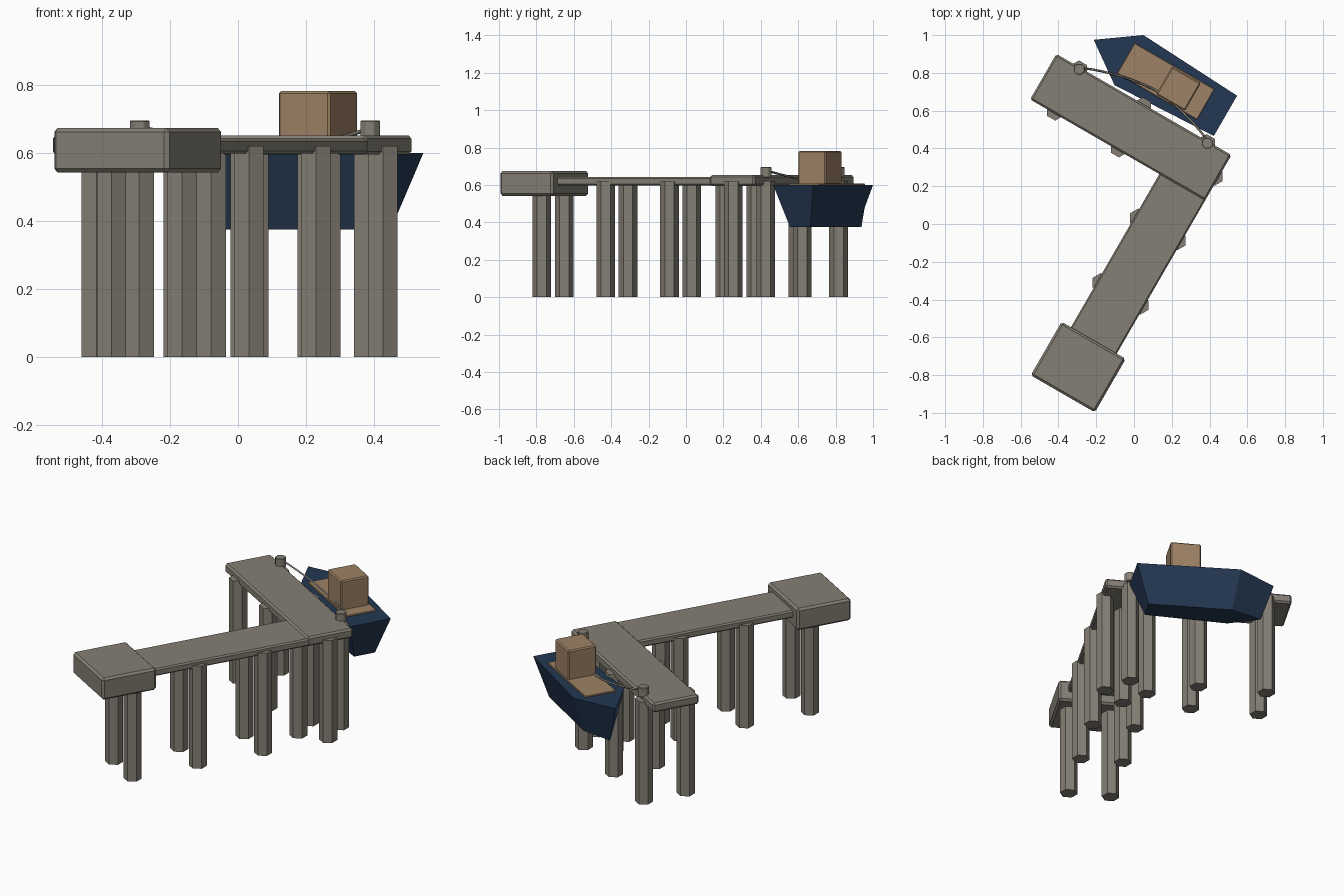
import bpy, bmesh, math
from mathutils import Vector

if "Cube" in bpy.data.objects:
    bpy.data.objects.remove(bpy.data.objects["Cube"])

# The pier is laid out in local (a across, b along the walkway), turned -30 degrees
C, S = math.cos(math.radians(30)), 0.5
def W(a, b, z):
    return Vector((a * C + b * S, -a * S + b * C, z))

def mat(name, col):
    m = bpy.data.materials.new(name)
    m.diffuse_color = (*col, 1)
    m.use_nodes = True
    m.node_tree.nodes["Principled BSDF"].inputs["Base Color"].default_value = m.diffuse_color
    return m
GREY = mat("weathered_grey", (0.235, 0.214, 0.178))
NAVY = mat("navy_hull", (0.017, 0.039, 0.085))
WOOD = mat("tan_wood", (0.34, 0.225, 0.132))

def loft(name, rings, material, bevel=0):
    """Closed solid through rings of equal point count, bottom ring first."""
    bm = bmesh.new()
    vs = [[bm.verts.new(p) for p in r] for r in rings]
    n = len(vs[0])
    bm.faces.new(vs[0][::-1])
    bm.faces.new(vs[-1])
    for lo, hi in zip(vs, vs[1:]):
        for i in range(n):
            j = (i + 1) % n
            bm.faces.new((lo[i], lo[j], hi[j], hi[i]))
    if bevel:
        bmesh.ops.bevel(bm, geom=bm.edges[:], offset=bevel, segments=1,
                        affect='EDGES', profile=0.5)
    bmesh.ops.recalc_face_normals(bm, faces=bm.faces[:])
    me = bpy.data.meshes.new(name)
    bm.to_mesh(me)
    bm.free()
    me.materials.append(material)
    ob = bpy.data.objects.new(name, me)
    bpy.context.collection.objects.link(ob)
    return ob

def box(name, a0, a1, b0, b1, z0, z1, material, bevel):
    pts = [(a0, b0), (a1, b0), (a1, b1), (a0, b1)]
    return loft(name, [[W(a, b, z) for a, b in pts] for z in (z0, z1)], material, bevel)

def post(name, a, b, r, z0, z1, sides, phase, bevel=0):
    ang = [phase + 2 * math.pi * i / sides for i in range(sides)]
    return loft(name, [[W(a, b, z) + Vector((r * math.cos(t), r * math.sin(t), 0))
                        for t in ang] for z in (z0, z1)], GREY, bevel)

# Decks
box("end_block", -0.073, 0.319, -0.967, -0.64, 0.542, 0.674, GREY, 0.012)
box("walkway_deck", -0.016, 0.264, -0.65, 0.31, 0.598, 0.642, GREY, 0.008)
box("cross_deck", -0.806, 0.264, 0.296, 0.574, 0.595, 0.652, GREY, 0.010)

# Hexagonal piles: pairs under the walkway, then under the cross deck
for i in range(4):
    for a in (0.003, 0.243):
        post("walkway_pile", a, -0.75 + 0.394 * i, 0.05, 0, 0.62, 6, math.pi / 6)
for i in range(3):
    for b in (0.309, 0.561):
        post("cross_deck_pile", -0.66 + 0.39 * i, b, 0.05, 0, 0.62, 6, math.pi / 6)

# Mooring bollards
for a in (-0.66, 0.123):
    post("bollard", a, 0.565, 0.031, 0.64, 0.696, 8, math.pi / 8, 0.003)

# Boat hull: tapered outline mirrored about its centre line
MID = 0.738
def hull_ring(tip, shoulder, hs, stern, ht, z):
    return [W(a, MID + d, z) for a, d in
            ((tip, 0), (shoulder, -hs), (stern, -ht), (stern, ht), (shoulder, hs))]
loft("boat_hull", [hull_ring(-0.598, -0.42, 0.078, 0.057, 0.063, 0.375),
                   hull_ring(-0.672, -0.457, 0.153, 0.133, 0.123, 0.60)], NAVY)
box("boat_deck", -0.476, 0.013, 0.645, 0.831, 0.585, 0.608, WOOD, 0.003)
box("boat_cabin", -0.242, -0.066, 0.653, 0.823, 0.60, 0.782, WOOD, 0.007)

# Slack mooring ropes from each bollard to the boat
cleat = W(-0.26, 0.67, 0.612)
for a in (-0.66, 0.123):
    start = W(a, 0.575, 0.675)
    cu = bpy.data.curves.new("mooring_rope", 'CURVE')
    cu.dimensions = '3D'
    cu.bevel_depth = 0.006
    cu.bevel_resolution = 0
    cu.use_fill_caps = True
    sp = cu.splines.new('POLY')
    sp.points.add(6)
    for k, p in enumerate(sp.points):
        t = k / 6
        q = start.lerp(cleat, t) + 4 * t * (1 - t) * (W(0, 0.018, -0.008))
        p.co = (*q, 1)
    cu.materials.append(GREY)
    bpy.context.collection.objects.link(bpy.data.objects.new("mooring_rope", cu))
